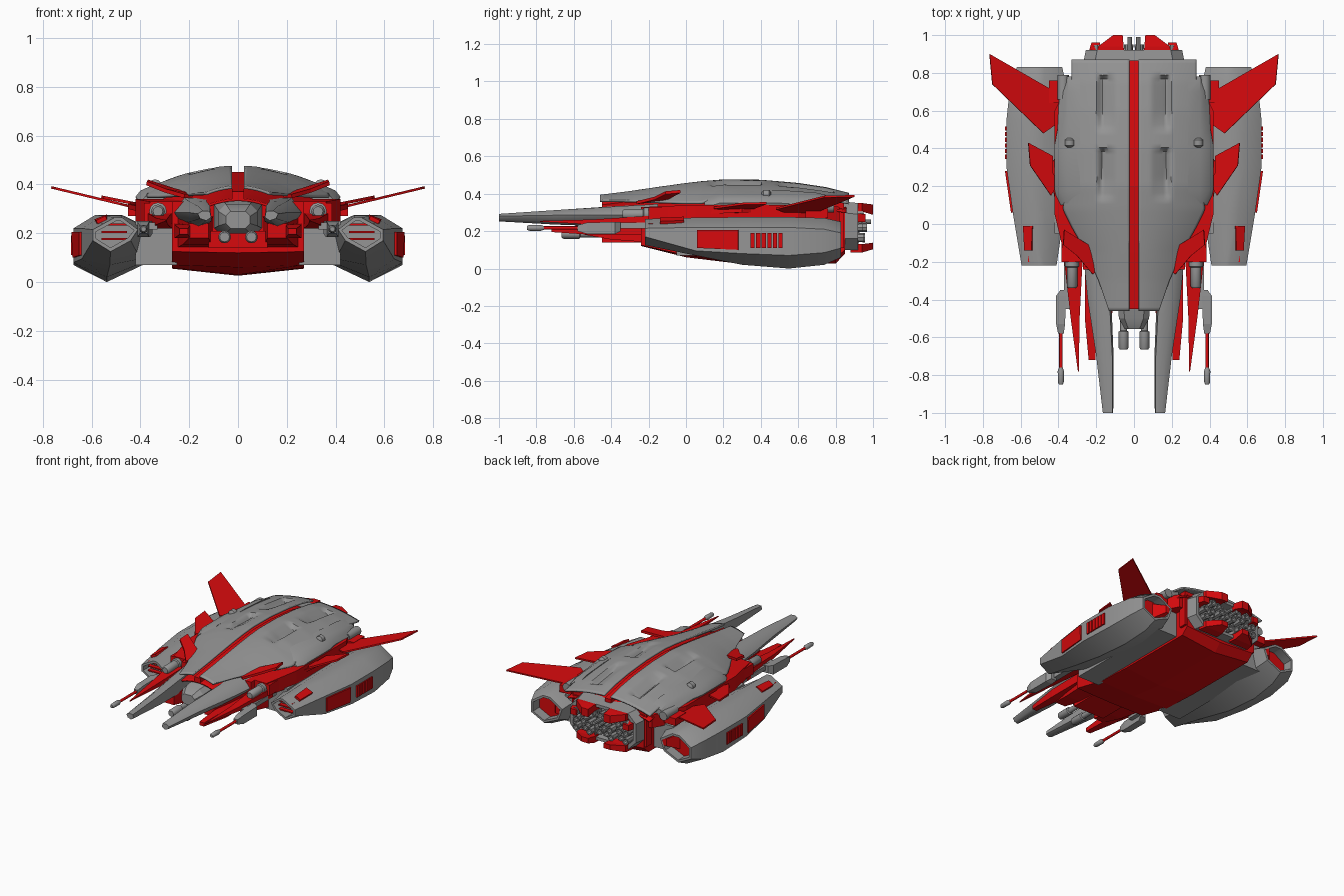
import bpy, bmesh, math, random

if "Cube" in bpy.data.objects:
    bpy.data.objects.remove(bpy.data.objects["Cube"])
random.seed(4)
red = bpy.data.materials.new("red_paint")
red.diffuse_color = (0.68, 0.003, 0.004, 1)
red.use_nodes = True
red.node_tree.nodes["Principled BSDF"].inputs["Base Color"].default_value = red.diffuse_color
grey = bpy.data.materials.new("grey_metal")
grey.diffuse_color = (0.3, 0.3, 0.3, 1)
grey.use_nodes = True
grey.node_tree.nodes["Principled BSDF"].inputs["Base Color"].default_value = grey.diffuse_color


def finish(name, bm, mat, mirror, smooth=None, solid=0):
    bmesh.ops.recalc_face_normals(bm, faces=bm.faces)
    me = bpy.data.meshes.new(name)
    bm.to_mesh(me)
    bm.free()
    ob = bpy.data.objects.new(name, me)
    bpy.context.collection.objects.link(ob)
    me.materials.append(mat or grey)
    me.materials.append(red)
    if smooth:
        bpy.ops.object.select_all(action='DESELECT')
        ob.select_set(True)
        bpy.context.view_layer.objects.active = ob
        bpy.ops.object.shade_smooth_by_angle(angle=math.radians(smooth))
    if solid:
        m = ob.modifiers.new("thickness", 'SOLIDIFY')
        m.thickness, m.offset = solid, 0
    if mirror:
        ob.modifiers.new("mirror", 'MIRROR')
    return ob


def loft(name, rings, mat=None, mirror=True, smooth=None, recess=None):
    """Skin rings of points given as (y, [(x, z), ...]) and cap both ends."""
    bm = bmesh.new()
    vs = [[bm.verts.new((x, y, z)) for x, z in ring] for y, ring in rings]
    n = len(vs[0])
    for a, b in zip(vs, vs[1:]):
        for i in range(n):
            bm.faces.new((a[i], a[(i + 1) % n], b[(i + 1) % n], b[i]))
    caps = [bm.faces.new(vs[0]), bm.faces.new(vs[-1])]
    if recess:
        bmesh.ops.recalc_face_normals(bm, faces=bm.faces)
        for f, sign in zip(caps, (1, -1)):
            bmesh.ops.inset_individual(bm, faces=[f], thickness=recess[0])
            new = bmesh.ops.extrude_discrete_faces(bm, faces=[f])['faces'][0]
            new.material_index = 1 if sign < 0 else 0
            bmesh.ops.translate(bm, vec=(0, sign * recess[1], 0), verts=new.verts)
    return finish(name, bm, mat, mirror, smooth)


def rect(x0, x1, z0, z1):
    return [(x0, z0), (x1, z0), (x1, z1), (x0, z1)]


def octagon(hx, z0, z1, c):
    return [(-hx, z0 + c), (-hx + c, z0), (hx - c, z0), (hx, z0 + c),
            (hx, z1 - c), (hx - c, z1), (-hx + c, z1), (-hx, z1 - c)]


def box(name, x0, x1, y0, y1, z0, z1, mat=None, mirror=True):
    return loft(name, [(y0, rect(x0, x1, z0, z1)), (y1, rect(x0, x1, z0, z1))], mat, mirror)


def tube(name, x, z, stations, mat=None, mirror=True, n=12):
    """Round part along y; stations are (y, radius)."""
    return loft(name, [(y, [(x + r * math.cos(i * math.tau / n), z + r * math.sin(i * math.tau / n))
                            for i in range(n)]) for y, r in stations], mat, mirror, 40)


def plate(name, pts, thick, mat=red):
    bm = bmesh.new()
    bm.faces.new([bm.verts.new(p) for p in pts])
    return finish(name, bm, mat, True, solid=thick)


# Central hull with a shallow keel
def hull(zb, zk, top=.33):
    return [(-.27, top), (.27, top), (.27, zb), (0, zk), (-.27, zb)]


loft("belly_hull", [(-.24, hull(.125, .12)), (0, hull(.07, .06)), (.25, hull(.058, .03)),
                    (.8, hull(.055, .026)), (.85, hull(.1, .08))], red, False)
loft("upper_hull_band", [(-.2, rect(.2, .36, .24, .33)), (.05, rect(.2, .42, .24, .34)),
                         (.6, rect(.2, .42, .24, .34)), (.82, rect(.2, .31, .24, .33))], red)
box("pod_bridge", .25, .42, -.05, .74, .07, .25)

# Dorsal shell: halves split by a stripe, with four scooped vents
PROFILE = [(-.46, .13, .395, .368), (-.3, .185, .415, .365), (-.15, .25, .437, .36), (-.02, .325, .455, .355),
           (.08, .375, .467, .355), (.2, .35, .477, .39), (.4, .335, .475, .40), (.6, .33, .458, .39),
           (.75, .33, .435, .375), (.87, .33, .405, .355)]


def shell_row(y):
    for a, b in zip(PROFILE, PROFILE[1:]):
        if y <= b[0] + 1e-6:
            t = (y - a[0]) / (b[0] - a[0])
            return [p + (q - p) * t for p, q in zip(a, b)]


def vent(x, y):
    for y0, y1 in ((.13, .40), (.49, .77)):
        if y0 < y < y1 and .09 < x < .2:
            return .035 * min((x - .09) / .08, (.2 - x) / .03) * min(1, (y - y0) / .15 + .3)
    return 0


def shell(name, x0, drop, inset, mat, thick):
    bm = bmesh.new()
    rows, cols, grid = 66, 26, []
    for i in range(rows + 1):
        y, w, zc, ze = shell_row(-.46 + inset + (1.33 - 2 * inset) * i / rows)
        line = []
        for j in range(cols + 1):
            x = x0 + (w - inset - x0) * j / cols
            line.append(bm.verts.new((x, y, zc - (zc - ze) * (x / w) ** 2 - drop - (vent(x, y) if x0 else 0))))
        grid.append(line)
    for a, b in zip(grid, grid[1:]):
        for j in range(cols):
            bm.faces.new((a[j], a[j + 1], b[j + 1], b[j]))
    return finish(name, bm, mat, True, 45, thick)


shell("dorsal_shell", .025, .006, 0, None, .012)
shell("dorsal_liner", 0, .06, .012, red, .01)
loft("dorsal_stripe", [(y, rect(-.024, .024, shell_row(y)[2] - .06, shell_row(y)[2] - .025))
                       for y in (-.45, -.15, .2, .4, .6, .865)], red, False)


# Shoulder panels with knobs
def shoulder(xo, dz):
    return [(.285, .325), (.285, .42 - dz), (.35, .397 - dz), (xo - .02, .375 - dz), (xo, .35 - dz), (xo - .01, .325)]


loft("shoulder_panel", [(.1, shoulder(.40, .025)), (.18, shoulder(.42, 0)), (.42, shoulder(.42, 0)),
                        (.5, shoulder(.405, 0)), (.7, shoulder(.395, .015)), (.78, shoulder(.38, .035))], smooth=25)
tube("shoulder_knob", .34, .395, [(.405, .012), (.415, .026), (.445, .026), (.455, .012)])
tube("shoulder_rear_cylinder", .375, .33, [(.66, .03), (.79, .03)])
box("rear_wing_stub", .36, .45, .64, .76, .27, .32, red)


# Side pods with recessed intake and exhaust
def pod(xi, xo, zt, zu, zl, zb):
    return [(xi, zu), (max(xi + .06, .475), zt), (xo - .09, zt), (xo, zu), (xo, zl),
            ((xi + xo) / 2 + .02, zb), (xi + .03, zl)]


loft("side_pod", [(-.22, pod(.41, .595, .265, .215, .17, .125)), (.05, pod(.37, .64, .272, .22, .095, .07)),
                  (.3, pod(.36, .675, .275, .22, .08, .02)), (.55, pod(.36, .675, .275, .22, .07, 0)),
                  (.74, pod(.36, .655, .27, .21, .085, .02)), (.83, pod(.38, .62, .25, .19, .11, .06))],
     smooth=35, recess=(.016, .07))
for k in range(3):
    box("intake_slat", .455, .56, -.2, -.17, .172 + k * .03, .18 + k * .03, red)
plate("pod_side_panel", [(.645, .06, .11), (.673, .28, .10), (.677, .28, .205), (.645, .06, .205)], .012)
for k in range(6):
    box("pod_side_slat", .66, .684, .345 + k * .03, .367 + k * .03, .11, .19, red)
plate("pod_top_panel", [(.535, -.01, .27), (.585, -.01, .25), (.578, -.14, .245), (.54, -.14, .264)], .016)
loft("exhaust_wedge", [(.74, rect(.41, .5, .11, .23)), (.83, rect(.40, .43, .15, .2))], red)


# Wings and fins lie on planes rising outwards
def rising(pts, z0, slope):
    return [(x, y, z0 + (x - .44) * slope) for x, y in pts]


plate("rear_wing", rising([(.36, .62), (.40, .69), (.765, .9), (.75, .74), (.48, .48), (.38, .55)], .31, .24), .01)
plate("middle_fin", rising([(.40, .22), (.43, .27), (.43, .36), (.56, .43), (.55, .31), (.44, .15)], .325, .2), .012)
plate("lower_middle_fin", [(.36, .08, .30), (.36, .44, .31), (.45, .30, .31), (.41, .08, .30)], .02)
plate("front_fin", [(.37, -.03, .412), (.24, -.11, .37), (.185, -.24, .355), (.22, -.265, .352),
                    (.30, -.17, .375), (.375, -.11, .405)], .016)

# Front prongs
loft("front_prong", [(-1, [(.11, .265), (.13, .252), (.155, .26), (.165, .28), (.145, .292), (.115, .29)]),
                     (-.7, [(.108, .25), (.15, .235), (.185, .25), (.2, .285), (.165, .312), (.115, .312)]),
                     (-.4, [(.12, .24), (.17, .225), (.22, .245), (.245, .285), (.2, .33), (.13, .332)]),
                     (-.15, [(.12, .24), (.17, .225), (.24, .245), (.27, .285), (.22, .345), (.13, .345)])], smooth=50)
box("prong_tip_cap", .122, .147, -1, -.95, .262, .284)
loft("prong_keel", [(-.54, rect(.12, .2, .18, .24)), (-.4, rect(.11, .225, .155, .26)),
                    (-.2, rect(.1, .25, .14, .27))], red)
loft("prong_side_block", [(-.72, rect(.205, .24, .195, .22)), (-.5, rect(.195, .26, .18, .235)),
                          (-.22, rect(.195, .26, .18, .24))], red)

# Nose and chin guns
loft("nose", [(-.555, octagon(.05, .22, .29, .02)), (-.5, octagon(.08, .2, .32, .03)),
              (-.2, octagon(.1, .19, .35, .03))], None, False, 25)
box("chin_block", -.12, .12, -.45, -.2, .14, .21, red, False)
tube("chin_gun", .055, .185, [(-.665, .02), (-.655, .026), (-.57, .026), (-.565, .018), (-.4, .018)])

# Cheek spikes and gun pods
loft("cheek_spike", [(-.78, rect(.292, .297, .25, .255)), (-.5, rect(.288, .335, .235, .262)),
                     (-.15, rect(.27, .375, .22, .285))], red)
tube("cheek_cylinder", .328, .29, [(-.34, .02), (-.33, .028), (-.23, .028), (-.225, .036), (-.08, .036)])
box("cheek_housing", .27, .385, -.2, .05, .25, .325, red)
loft("gun_body", [(-.58, rect(.372, .402, .2, .232)), (-.53, rect(.365, .412, .185, .245)),
                  (-.38, rect(.36, .412, .185, .25)), (-.35, rect(.35, .39, .2, .25))])
box("gun_arm", .33, .37, -.45, -.1, .215, .245)
tube("gun_barrel", .387, .217, [(-.78, .009), (-.57, .009)], red)
tube("gun_muzzle", .387, .217, [(-.85, .01), (-.84, .015), (-.78, .017), (-.76, .01)])

# Rear engine collar, nozzles and red claws
loft("engine_collar", [(.82, octagon(.275, .1, .36, .06)), (.87, octagon(.265, .1, .355, .06)),
                       (.92, octagon(.255, .1, .35, .06)), (.92, octagon(.232, .12, .33, .05)),
                       (.86, octagon(.228, .125, .325, .05))], None, False)
box("hull_rear_band", -.285, .285, .79, .845, .11, .355, red, False)
for i in range(4):
    for j in range(3):
        x, z = .028 + i * .055, .165 + j * .055
        end = random.uniform(.91, .96) + (.02 if j == 1 else 0)
        tube("engine_nozzle", x, z, [(.86, .016), (.9, .022), (end, .025), (end, .016), (end - .03, .012)], n=8)
        box("engine_rib", x - .028, x - .02, .86, random.uniform(.9, .93), z - .03, z + .02)
for z0, z1, s in ((.305, .35, -1), (.085, .13, 1)):
    loft("engine_claw", [(.88, rect(.05, .2, z0, z1)), (.94, rect(.055, .19, z0, z1)),
                         (1, rect(.06, .11, z0 + .018 * s, z1 + .008 * s))], red)
loft("engine_side_claw", [(.88, rect(.19, .25, .25, .3)), (.96, rect(.18, .225, .25, .29))], red)
tube("engine_long_nozzle", .022, .25, [(.86, .014), (.99, .012)], n=8)
